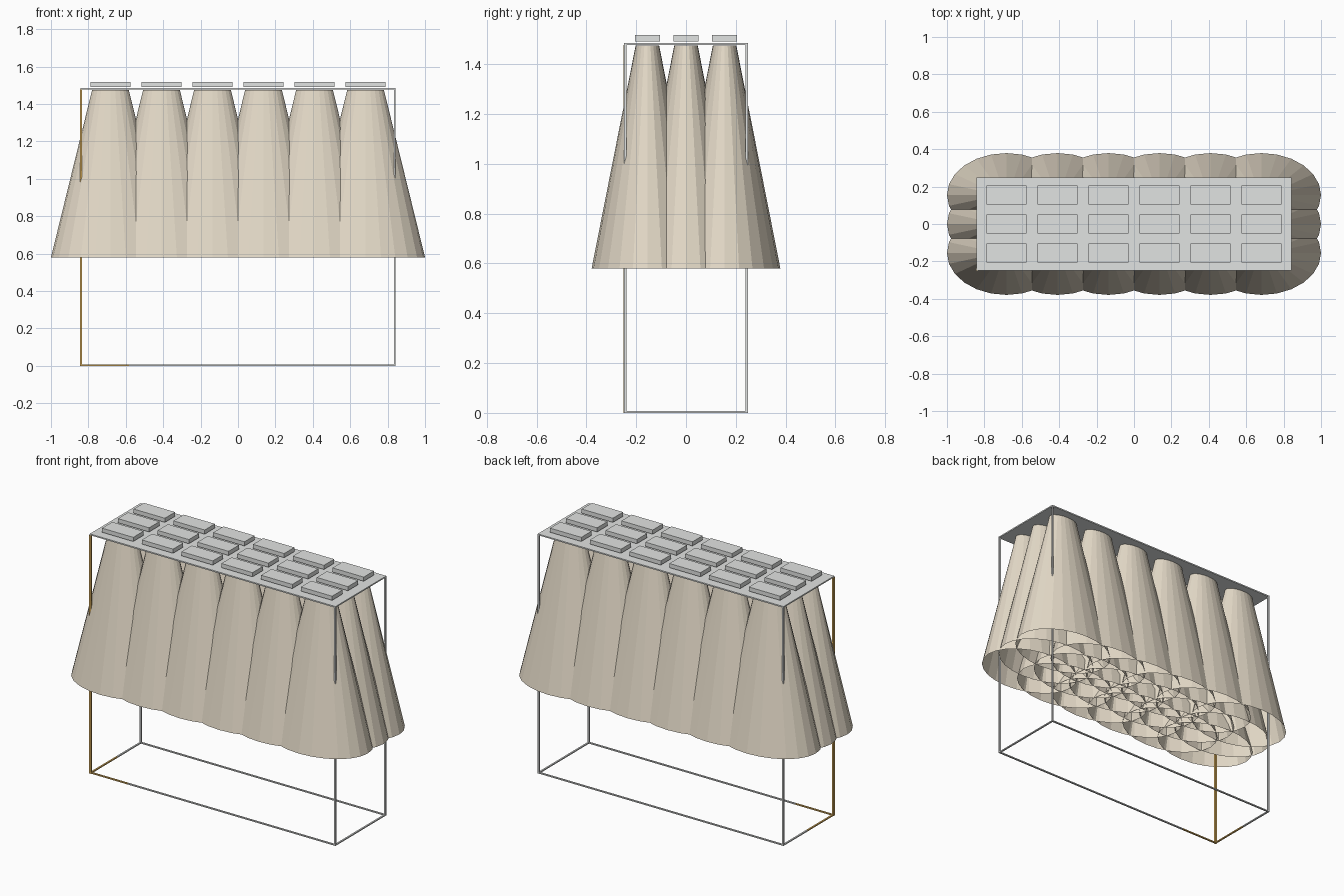
import bpy, bmesh, math

if "Cube" in bpy.data.objects:
    bpy.data.objects.remove(bpy.data.objects["Cube"])


def material(name, rgb):
    m = bpy.data.materials.new(name)
    m.diffuse_color = (*rgb, 1)
    m.use_nodes = True
    m.node_tree.nodes["Principled BSDF"].inputs["Base Color"].default_value = m.diffuse_color
    return m


BEIGE = material("beige_fabric", (0.775, 0.70, 0.575))
GREY = material("light_grey", (0.755, 0.77, 0.76))
BRASS = material("brass", (0.82, 0.50, 0.13))


def finish(name, bm, mat):
    me = bpy.data.meshes.new(name)
    bm.to_mesh(me)
    bm.free()
    me.materials.append(mat)
    ob = bpy.data.objects.new(name, me)
    bpy.context.collection.objects.link(ob)
    return ob


def add_box(bm, lo, hi):
    verts = bmesh.ops.create_cube(bm, size=1)["verts"]
    for v in verts:
        for i in range(3):
            v.co[i] = lo[i] if v.co[i] < 0 else hi[i]


X, Y, H, T = 0.843, 0.249, 1.485, 0.01   # frame half sizes, height, bar width
B, FOOT = 0.007, 0.26                    # bottom bar height, brass foot length
XS = [-0.682 + 0.2728 * i for i in range(6)]
YS = [-0.155, 0, 0.155]

# thin top plate
bm = bmesh.new()
add_box(bm, (-X, -Y, H - 0.008), (X, Y, H))
finish("top_plate", bm, GREY)

# frame bars: bottom ring and three plain posts
bm = bmesh.new()
add_box(bm, (-X + FOOT, -Y, 0), (X, -Y + T, B))
add_box(bm, (-X, Y - T, 0), (X, Y, B))
add_box(bm, (-X, -Y + FOOT, 0), (-X + T, Y - T, B))
add_box(bm, (X - T, -Y + T, 0), (X, Y - T, B))
for s, t in ((1, -1), (1, 1), (-1, 1)):
    x0, x1 = sorted((s * X, s * (X - T)))
    y0, y1 = sorted((t * Y, t * (Y - T)))
    add_box(bm, (x0, y0, B), (x1, y1, H - 0.008))
finish("frame_bars", bm, GREY)

# brass corner post with short feet along the bottom ring
bm = bmesh.new()
add_box(bm, (-X - 0.002, -Y - 0.002, 0), (-X + T, -Y + T, H - 0.008))
add_box(bm, (-X + T, -Y, 0), (-X + FOOT, -Y + T, B))
add_box(bm, (-X, -Y + T, 0), (-X + T, -Y + FOOT, B))
finish("brass_corner_post", bm, BRASS)

# floating top blocks, one above each shade
bm = bmesh.new()
for x in XS:
    for y in YS:
        add_box(bm, (x - 0.107, y - 0.05, 1.492), (x + 0.107, y + 0.05, 1.518))
finish("top_blocks", bm, GREY)

# flared open shades with oval cross-section
N = 24
bm = bmesh.new()
for x in XS:
    for y in YS:
        rings = []
        for rx, ry, z in ((0.318, 0.224, 0.58), (0.098, 0.047, 1.476)):
            rings.append([bm.verts.new((x + rx * math.cos(2 * math.pi * i / N),
                                        y + ry * math.sin(2 * math.pi * i / N), z))
                          for i in range(N)])
        for i in range(N):
            j = (i + 1) % N
            bm.faces.new((rings[0][i], rings[0][j], rings[1][j], rings[1][i]))
finish("flared_shades", bm, BEIGE)
